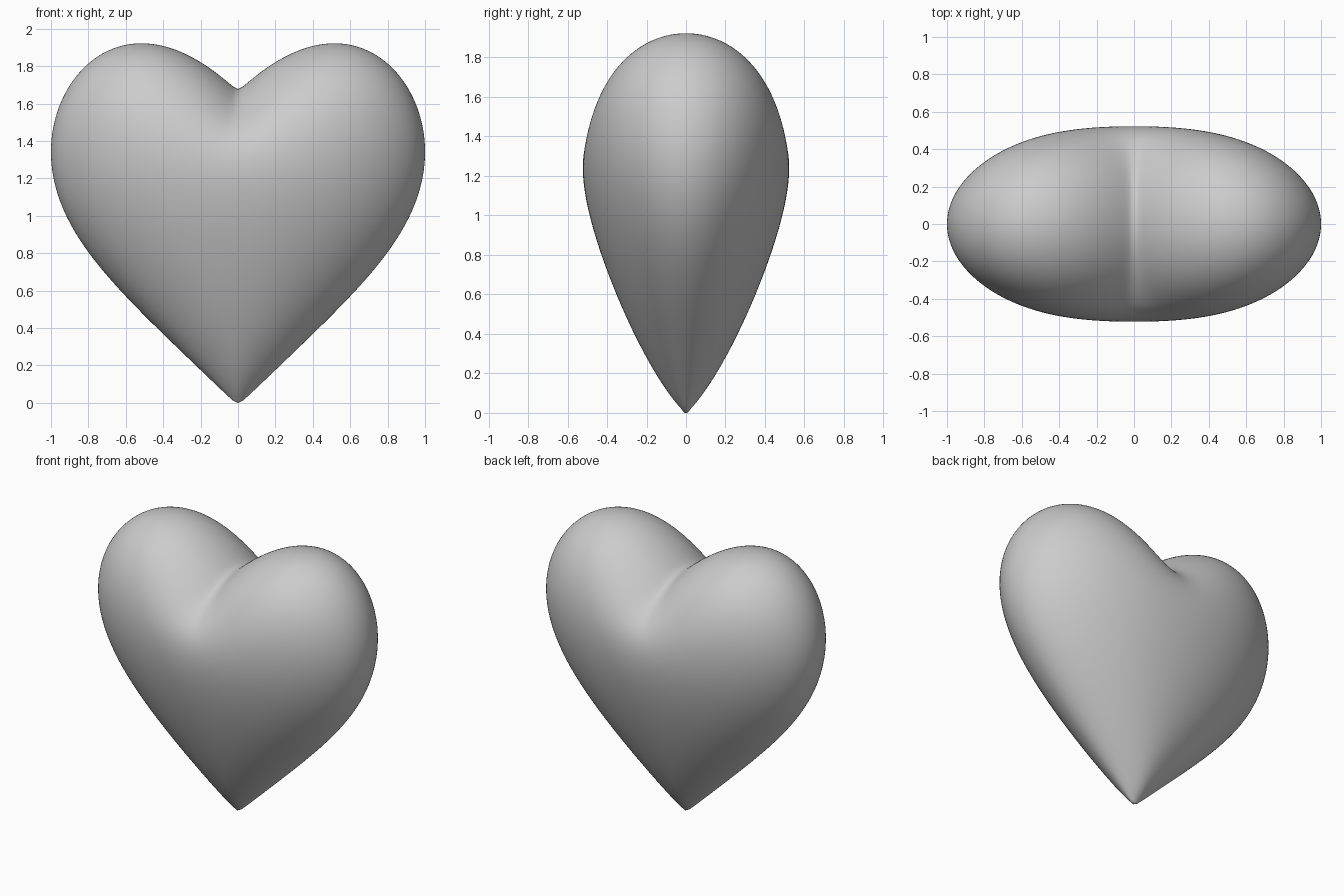
import bpy, bmesh, math
from mathutils import Matrix

if "Cube" in bpy.data.objects:
    bpy.data.objects.remove(bpy.data.objects["Cube"])

# Sphere with poles along x, so one edge loop runs exactly down the cleft
bm = bmesh.new()
bmesh.ops.create_uvsphere(bm, u_segments=160, v_segments=120, radius=1.0,
                          matrix=Matrix.Rotation(math.pi / 2, 4, 'Y'))

# Bend the sphere into a heart: lift the sides, pinch the depth to the tip
for v in bm.verts:
    x, y, z = v.co
    soft = 0.017 + 0.30 * y ** 4         # cleft fades out toward front and back
    a = math.sqrt(x * x + soft * soft)
    height = 0.822 + 0.84 * z + 0.97 * a - 0.45 * a * a
    depth = 0.49 * max(height, 0.02) ** 0.40
    v.co = (x, y * depth, max(height, 0.0))

bmesh.ops.recalc_face_normals(bm, faces=bm.faces)
for f in bm.faces:
    f.smooth = True

mesh = bpy.data.meshes.new("heart")
bm.to_mesh(mesh)
bm.free()
heart = bpy.data.objects.new("heart", mesh)
bpy.context.collection.objects.link(heart)
